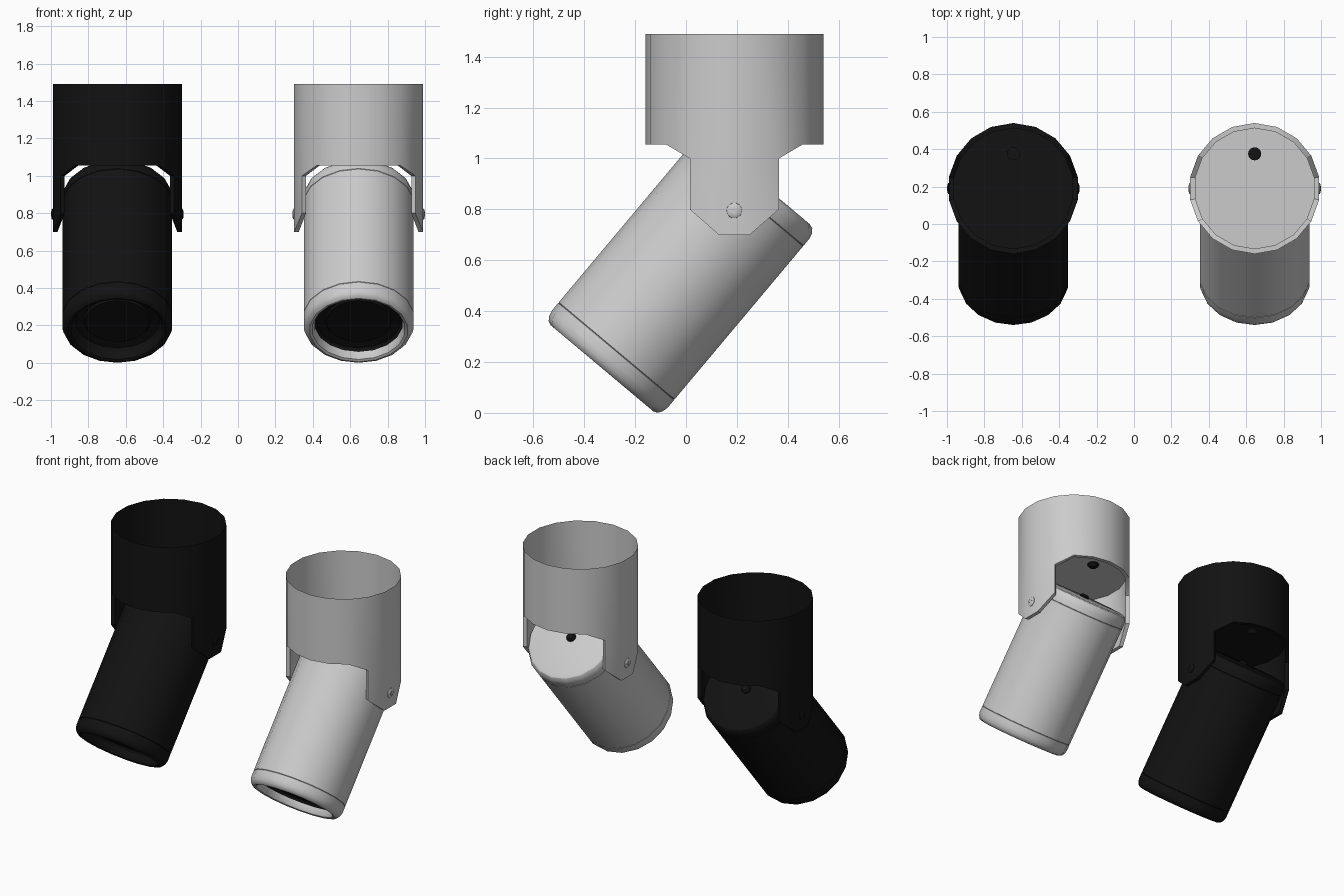
import bpy, bmesh, math
from mathutils import Matrix

if "Cube" in bpy.data.objects:
    bpy.data.objects.remove(bpy.data.objects["Cube"])

SIDES = 18
PIVOT_Y, PIVOT_Z = 0.19, 0.795
TILT = Matrix.Rotation(math.radians(-40), 4, 'X')

black = bpy.data.materials.new("black_finish")
black.diffuse_color = (0.006, 0.006, 0.006, 1)
black.use_nodes = True
black.node_tree.nodes["Principled BSDF"].inputs["Base Color"].default_value = black.diffuse_color


def finish(name, bm, matrix, mat=None):
    bmesh.ops.recalc_face_normals(bm, faces=bm.faces)
    me = bpy.data.meshes.new(name)
    bm.to_mesh(me)
    bm.free()
    ob = bpy.data.objects.new(name, me)
    bpy.context.collection.objects.link(ob)
    ob.matrix_world = matrix
    if mat:
        me.materials.append(mat)
    bpy.ops.object.select_all(action='DESELECT')
    bpy.context.view_layer.objects.active = ob
    ob.select_set(True)
    bpy.ops.object.shade_smooth_by_angle(angle=math.radians(32))
    return ob


def lathe(name, profile, matrix, mat=None, n=SIDES):
    """Spin a list of (radius, height) points; radius 0 closes with a fan."""
    bm = bmesh.new()
    rings = []
    for r, z in profile:
        if r == 0:
            rings.append([bm.verts.new((0, 0, z))] * n)
        else:
            angs = [math.radians(90) + 2 * math.pi * k / n for k in range(n)]
            rings.append([bm.verts.new((r * math.cos(a), r * math.sin(a), z)) for a in angs])
    for lo, hi in zip(rings, rings[1:]):
        for k in range(n):
            j = (k + 1) % n
            bm.faces.new(dict.fromkeys((lo[k], lo[j], hi[j], hi[k])))
    return finish(name, bm, matrix, mat)


def bracket_sheet(bm, r, top):
    """Tube wall with two ears hanging down; returns top ring and lower border."""
    cols, tops, border = [], [], []
    for k in range(SIDES):
        deg = 10 + 20 * k
        a = math.radians(deg)
        side = round(math.degrees(math.asin(abs(math.sin(a)))))
        put = lambda z: bm.verts.new((r * math.cos(a), r * math.sin(a), z))
        ear = side < 40
        mid = put(1.0 if ear else 1.055)
        low = put(0.70 if side < 20 else 0.80) if ear else None
        t = put(top)
        tops.append(t)
        cols.append((t, mid, low))
        if not ear:
            border.append(mid)
        elif side < 20:
            border.append(low)
        else:
            # ear edge: going down or coming back up
            border += [low, mid] if deg % 180 < 90 else [mid, low]
    for k in range(SIDES):
        (t0, m0, l0), (t1, m1, l1) = cols[k], cols[(k + 1) % SIDES]
        bm.faces.new((t0, t1, m1, m0))
        if l0 and l1:
            bm.faces.new((m0, m1, l1, l0))
    return tops, border


def bracket(name, matrix, mat):
    bm = bmesh.new()
    _, outer = bracket_sheet(bm, 0.35, 1.49)
    plate, inner = bracket_sheet(bm, 0.325, 1.11)
    for k in range(len(outer)):
        j = (k + 1) % len(outer)
        bm.faces.new((outer[k], outer[j], inner[j], inner[k]))
    bm.faces.new(plate)
    finish(name, bm, matrix, mat)


def cross_slot(name, matrix, mat):
    bm = bmesh.new()
    for sx, sy in ((0.026, 0.006), (0.006, 0.026)):
        bmesh.ops.create_cube(bm, size=1, matrix=Matrix.Translation((0, 0, 0.007))
                              @ Matrix.Diagonal((sx, sy, 0.006, 1)))
    finish(name, bm, matrix, mat)


def spotlight(label, x, mat):
    base = Matrix.Translation((x, PIVOT_Y, 0))
    lamp = Matrix.Translation((x, PIVOT_Y, PIVOT_Z)) @ TILT
    bracket(label + "_bracket", base, mat)
    # lamp body with narrow seams between it and the end caps
    lathe(label + "_lamp_body", [(0.291, -0.723), (0.297, -0.719), (0.297, 0.066), (0.291, 0.070)], lamp, mat)
    lathe(label + "_rear_cap", [(0.291, 0.066), (0.297, 0.070), (0.297, 0.105), (0.291, 0.128),
                                (0.280, 0.143), (0.262, 0.150), (0, 0.150)], lamp, mat)
    lathe(label + "_front_rim", [(0.291, -0.719), (0.297, -0.723), (0.297, -0.762), (0.291, -0.786),
                                 (0.280, -0.802), (0.264, -0.809), (0.250, -0.804),
                                 (0.240, -0.785), (0.237, -0.760)], lamp, mat)
    # dark recess and lens
    lathe(label + "_reflector", [(0.237, -0.762), (0.225, -0.745), (0.180, -0.738)], lamp, black)
    lathe(label + "_lens", [(0.180, -0.738), (0.172, -0.748), (0, -0.748)], lamp, black)
    # cable grommets on the rear cap and the mounting plate
    grommet = [(0, -0.025), (0.02, -0.025), (0.035, -0.008), (0.035, 0.012), (0, 0.012)]
    lathe(label + "_plate_grommet", grommet, base @ Matrix.Translation((0, 0.185, 1.11)), black, 16)
    lathe(label + "_cap_grommet", [(0.03, 0.148), (0.03, 0.158), (0.02, 0.17), (0, 0.17)], lamp, black, 16)
    # pivot screws on both ears
    for s in (-1, 1):
        m = (Matrix.Translation((x + s * 0.3445, PIVOT_Y, PIVOT_Z))
             @ Matrix.Rotation(s * math.pi / 2, 4, 'Y'))
        lathe(label + "_pivot_screw", [(0.031, -0.002), (0.030, 0.003), (0.024, 0.007),
                                       (0.013, 0.009), (0, 0.0095)], m, mat, 14)
        cross_slot(label + "_screw_cross", m, mat)


spotlight("black", -0.645, black)
spotlight("grey", 0.645, None)
